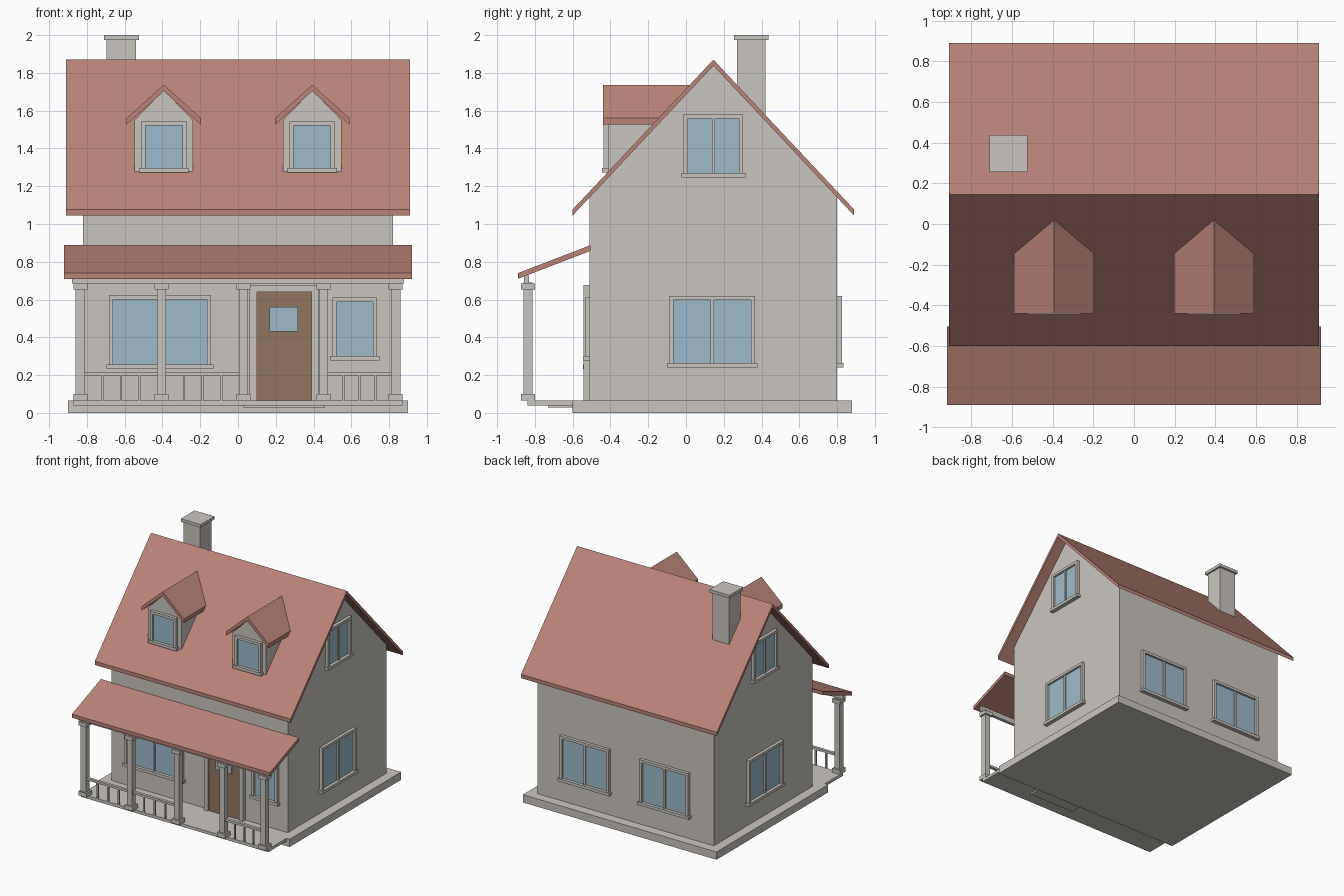
import bpy, bmesh
from math import pi
from mathutils import Matrix, Vector

default_cube = bpy.data.objects.get("Cube")
if default_cube:
    bpy.data.objects.remove(default_cube, do_unlink=True)


def make_material(name, color):
    material = bpy.data.materials.new(name)
    material.use_nodes = True
    rgba = (*color, 1)
    material.diffuse_color = rgba
    material.node_tree.nodes["Principled BSDF"].inputs["Base Color"].default_value = rgba
    return material


plaster = make_material("warm grey plaster", (0.59, 0.56, 0.52))
tile = make_material("terracotta tile", (0.49, 0.23, 0.19))
glass = make_material("pale blue glass", (0.34, 0.49, 0.59))
wood = make_material("brown wood", (0.28, 0.18, 0.12))


def finish(name, bm, materials, location=(0, 0, 0), turn=0):
    bmesh.ops.recalc_face_normals(bm, faces=bm.faces[:])
    mesh = bpy.data.meshes.new(name)
    bm.to_mesh(mesh)
    bm.free()
    for material in materials:
        mesh.materials.append(material)
    obj = bpy.data.objects.new(name, mesh)
    obj.location = location
    obj.rotation_euler.z = turn
    bpy.context.collection.objects.link(obj)
    return obj


def add_box(bm, xs, ys, zs, slot=0):
    """Box between three coordinate ranges."""
    low, high = (Vector(corner) for corner in zip(xs, ys, zs))
    matrix = Matrix.Translation((low + high) / 2) @ Matrix.Diagonal((*(high - low), 1))
    verts = bmesh.ops.create_cube(bm, size=1, matrix=matrix)["verts"]
    for face in {f for v in verts for f in v.link_faces}:
        face.material_index = slot


def box(name, xs, ys, zs, material=plaster):
    bm = bmesh.new()
    add_box(bm, xs, ys, zs)
    return finish(name, bm, [material])


def prism(name, profile, start, end, material, along="x"):
    """Extrude a profile; points are (y, z) along x, or (x, z) along y."""
    bm = bmesh.new()
    if along == "x":
        verts = [bm.verts.new((start, a, z)) for a, z in profile]
        shift = (end - start, 0, 0)
    else:
        verts = [bm.verts.new((a, start, z)) for a, z in profile]
        shift = (0, end - start, 0)
    cap = bm.faces.new(verts)
    grown = bmesh.ops.extrude_face_region(bm, geom=[cap], use_keep_orig=True)["geom"]
    moved = [v for v in grown if isinstance(v, bmesh.types.BMVert)]
    bmesh.ops.translate(bm, vec=shift, verts=moved)
    return finish(name, bm, [material])


def gable_roof(middle, half, eave, ridge, thick):
    """Closed chevron profile with plumb-cut eaves."""
    left, right = middle - half, middle + half
    return [(left, eave), (middle, ridge), (right, eave),
            (right, eave - thick), (middle, ridge - thick), (left, eave - thick)]


def window(name, location, turn, width, bottom, top, panes=2):
    """Framed window facing -y before turning, with a projecting sill."""
    bm = bmesh.new()
    half, bar, depth = width / 2, 0.022, 0.026
    for side in (-1, 1):
        xs = sorted((side * half, side * (half - bar)))
        add_box(bm, xs, (-depth, 0), (bottom, top))
    inner = half - bar
    add_box(bm, (-inner, inner), (-depth, 0), (top - bar, top))
    add_box(bm, (-half - 0.012, half + 0.012), (-depth - 0.008, 0), (bottom - 0.024, bottom))
    add_box(bm, (-inner, inner), (-0.008, 0), (bottom, top - bar), 1)
    if panes == 2:
        add_box(bm, (-0.008, 0.008), (-depth + 0.006, 0), (bottom, top - bar))
    return finish(name, bm, [plaster, glass], location, turn)


# Foundation, porch floor and step
box("foundation", (-0.9, 0.9), (-0.6, 0.88), (0, 0.065))
box("porch_floor", (-0.87, 0.87), (-0.84, -0.6), (0.04, 0.065))
box("porch_step", (0.03, 0.46), (-0.73, -0.6), (0.028, 0.04))

# House walls with gables, and the main roof
WALL, FRONT, BACK, RIDGE = 0.82, -0.51, 0.8, 0.145
prism("house_walls", [(FRONT, 0.06), (FRONT, 1.143), (RIDGE, 1.842),
                      (BACK, 1.143), (BACK, 0.06)], -WALL, WALL, plaster)
prism("main_roof", gable_roof(RIDGE, 0.745, 1.077, 1.87, 0.032), -0.91, 0.91, tile)

# Chimney
box("chimney", (-0.695, -0.54), (0.27, 0.42), (1.4, 1.98))
box("chimney_cap", (-0.71, -0.525), (0.255, 0.437), (1.975, 2))

# Dormers
for side, label in ((-1, "right"), (1, "left")):
    x = side * 0.393
    prism(label + "_dormer_walls", [(x - 0.155, 1.27), (x - 0.155, 1.55), (x, 1.71),
                                    (x + 0.155, 1.55), (x + 0.155, 1.27)],
          -0.41, 0, plaster, along="y")
    prism(label + "_dormer_roof", gable_roof(x, 0.197, 1.56, 1.737, 0.034),
          -0.44, 0.018, tile, along="y")
    window(label + "_dormer_window", (x, -0.41, 0), 0, 0.24, 1.297, 1.543, panes=1)

# Wall windows
window("front_double_window", (-0.413, FRONT, 0), 0, 0.54, 0.257, 0.623)
window("front_single_window", (0.618, FRONT, 0), 0, 0.238, 0.302, 0.61, panes=1)
for side, label in ((-1, "right"), (1, "left")):
    turn = side * pi / 2
    window(label + "_lower_window", (side * WALL, 0.139, 0), turn, 0.455, 0.263, 0.62)
    window(label + "_gable_window", (side * WALL, RIDGE, 0), turn, 0.315, 1.27, 1.58)
    window(label + "_back_window", (side * 0.37, BACK, 0), pi, 0.455, 0.263, 0.62)

# Front door with frame and small pane
for label, xs in (("right", (0.062, 0.1)), ("left", (0.39, 0.426))):
    box(label + "_door_jamb", xs, (-0.543, FRONT), (0.065, 0.678))
box("door_lintel", (0.1, 0.39), (-0.543, FRONT), (0.64, 0.678))
box("front_door", (0.1, 0.39), (-0.53, FRONT), (0.065, 0.64), wood)
box("door_pane", (0.167, 0.317), (-0.539, -0.53), (0.432, 0.56), glass)

# Porch roof and the beam under it
prism("porch_roof", [(-0.89, 0.74), (-0.505, 0.888), (-0.505, 0.858), (-0.89, 0.71)],
      -0.92, 0.92, tile)
box("porch_beam", (-0.88, 0.88), (-0.858, -0.83), (0.685, 0.728))

# Porch columns, each with a base and capital
POST_Y = -0.837
for number, x in enumerate((-0.835, -0.405, 0.03, 0.453, 0.835), 1):
    bm = bmesh.new()
    for half, zs in ((0.024, (0.065, 0.69)), (0.037, (0.065, 0.1)), (0.037, (0.653, 0.685))):
        add_box(bm, (x - half, x + half), (POST_Y - half, POST_Y + half), zs)
    finish(f"porch_column_{number}", bm, [plaster])

# Railings between the columns, leaving the door bay open
for number, (start, end) in enumerate(((-0.815, -0.425), (-0.385, 0.01), (0.473, 0.815)), 1):
    bm = bmesh.new()
    add_box(bm, (start, end), (POST_Y - 0.012, POST_Y + 0.012), (0.198, 0.216))
    for step in (1, 2, 3):
        x = start + (end - start) * step / 4
        add_box(bm, (x - 0.006, x + 0.006), (POST_Y - 0.006, POST_Y + 0.006), (0.065, 0.198))
    finish(f"porch_railing_{number}", bm, [plaster])
